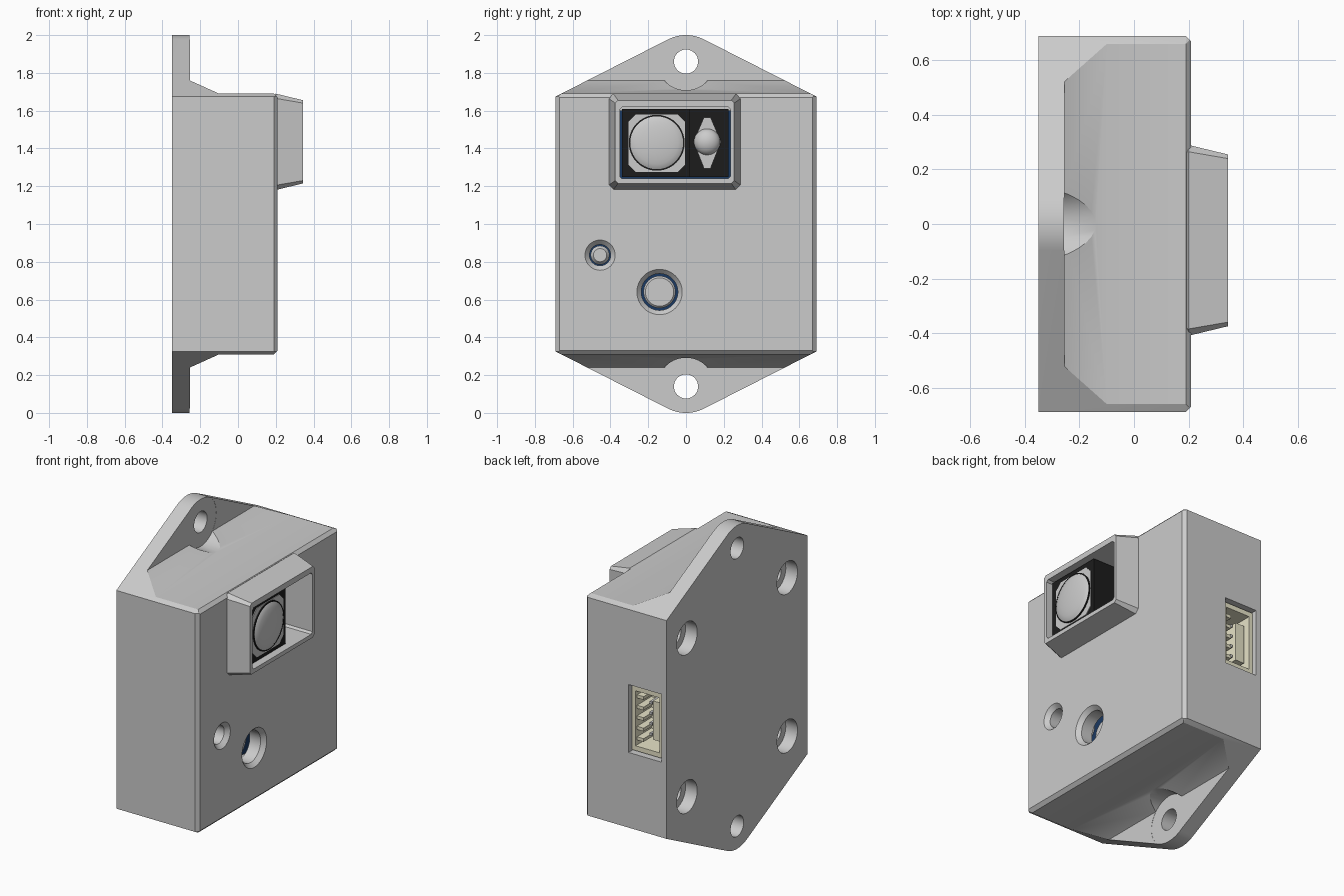
import bpy, bmesh, math

if "Cube" in bpy.data.objects:
    bpy.data.objects.remove(bpy.data.objects["Cube"])


def material(name, color):
    m = bpy.data.materials.new(name)
    m.diffuse_color = (*color, 1)
    m.use_nodes = True
    m.node_tree.nodes["Principled BSDF"].inputs["Base Color"].default_value = m.diffuse_color
    return m


BLACK = material("black_plastic", (0.012, 0.012, 0.012))
NAVY = material("navy_board", (0.01, 0.04, 0.12))
CREAM = material("cream_plastic", (0.8, 0.77, 0.58))


def loft(name, rings, mat=None, axis="x"):
    """Solid through rings of (position, outline) stacked along an axis."""
    bm = bmesh.new()
    place = (lambda d, a, b: (d, a, b)) if axis == "x" else (lambda d, a, b: (a, d, b))
    loops = [[bm.verts.new(place(d, a, b)) for a, b in pts] for d, pts in rings]
    n = len(loops[0])
    for lo, hi in zip(loops, loops[1:]):
        for i in range(n):
            bm.faces.new((lo[i], lo[(i + 1) % n], hi[(i + 1) % n], hi[i]))
    bm.faces.new(loops[0])
    bm.faces.new(loops[-1])
    bmesh.ops.recalc_face_normals(bm, faces=bm.faces)
    me = bpy.data.meshes.new(name)
    bm.to_mesh(me)
    bm.free()
    ob = bpy.data.objects.new(name, me)
    bpy.context.collection.objects.link(ob)
    if mat:
        me.materials.append(mat)
    return ob


def rect(a0, a1, b0, b1, c=0.0):
    """Rectangle outline, with corners cut by c if given."""
    if not c:
        return [(a0, b0), (a1, b0), (a1, b1), (a0, b1)]
    return [(a0 + c, b0), (a1 - c, b0), (a1, b0 + c), (a1, b1 - c),
            (a1 - c, b1), (a0 + c, b1), (a0, b1 - c), (a0, b0 + c)]


def circle(y, z, r, n=40):
    return [(y + r * math.cos(2 * math.pi * i / n), z + r * math.sin(2 * math.pi * i / n))
            for i in range(n)]


def box(name, x0, x1, y0, y1, z0, z1, mat=None):
    return loft(name, [(x0, rect(y0, y1, z0, z1)), (x1, rect(y0, y1, z0, z1))], mat)


def rod(name, y, z, steps, mat=None):
    return loft(name, [(x, circle(y, z, r)) for x, r in steps], mat)


def boolean(target, tool, op="DIFFERENCE"):
    tool.hide_render = True
    mod = target.modifiers.new("bool", "BOOLEAN")
    mod.object, mod.operation, mod.solver = tool, op, "EXACT"
    bpy.context.view_layer.objects.active = target
    bpy.ops.object.modifier_apply(modifier=mod.name)
    bpy.data.objects.remove(tool)


# Case outline: straight sides with a rounded peak at top and bottom
R, SLOPE = 0.21, math.atan(0.51)
arc = [(R * math.sin(t), 2 - R + R * math.cos(t))
       for t in [SLOPE * (1 - i / 6) for i in range(13)]]
top = [(0.69, 1.675)] + arc + [(-0.69, 1.675)]
outline = top + [(y, 2 - z) for y, z in reversed(top)]
narrow = [(y * 0.67 / 0.69, z) for y, z in outline]
case = loft("case", [(-0.35, outline), (0.19, outline), (0.21, narrow)])

# Mounting ears: ramped step, screw head clearance and hole, top and bottom
step = [(-0.255, 2.2), (-0.255, 1.76), (-0.1, 1.69), (0.19, 1.69), (0.25, 1.63), (0.25, 2.2)]
for s in (1, -1):
    prof = [(x, 1 + s * (z - 1)) for x, z in step]
    boolean(case, loft("step_cutter", [(-1, prof), (1, prof)], axis="y"))
    boolean(case, rod("clearance_cutter", 0, 1 + s * 0.86, [(-0.256, 0.152), (0.05, 0.152)]))
    boolean(case, rod("ear_hole_cutter", 0, 1 + s * 0.86, [(-0.5, 0.064), (0, 0.064)]))

# Sensor hood on the front
hood = loft("hood", [(0.15, rect(-0.39, 0.27, 1.2, 1.66, 0.02)),
                     (0.2, rect(-0.41, 0.29, 1.18, 1.69, 0.025)),
                     (0.345, rect(-0.375, 0.255, 1.215, 1.655, 0.015))])
boolean(case, hood, "UNION")

# Inner cavity, sensor window, front holes, socket pocket
boolean(case, box("cavity_cutter", -0.1, 0.11, -0.62, 0.4, 0.42, 1.62))
win = rect(-0.35, 0.235, 1.24, 1.62, 0.012)
boolean(case, loft("window_cutter", [(0.05, win), (0.4, win)]))
boolean(case, rod("button_cutter", -0.14, 0.64,
                  [(0.05, 0.097), (0.185, 0.097), (0.21, 0.12), (0.23, 0.138)]))
boolean(case, rod("light_cutter", -0.455, 0.835,
                  [(0.05, 0.056), (0.185, 0.056), (0.21, 0.08), (0.23, 0.099)]))
boolean(case, box("socket_cutter", -0.315, -0.09, 0.45, 0.8, 0.79, 1.21))

# Counterbored screw holes in the back
for y in (-0.49, 0.49):
    for z in (0.51, 1.49):
        boolean(case, rod("screw_cutter", y, z, [(-0.45, 0.1), (-0.27, 0.1)]))
        boolean(case, rod("screw_cutter", y, z, [(-0.3, 0.055), (-0.14, 0.055)]))

# Circuit board, button and indicator behind the front holes
box("circuit_board", -0.09, -0.05, -0.61, 0.39, 0.43, 1.6, NAVY)
rod("button", -0.14, 0.64, [(-0.05, 0.085), (0.09, 0.085), (0.1, 0.075)])
rod("indicator", -0.455, 0.835, [(-0.05, 0.05), (0.11, 0.05), (0.13, 0.035)])

# Sensor: raised receiver block on the left, deep emitter bay on the right
box("receiver_block", -0.05, 0.31, -0.34, 0.02, 1.25, 1.61, BLACK)
box("emitter_base", -0.05, 0.16, 0.02, 0.225, 1.25, 1.61, BLACK)
plate = rect(-0.305, -0.005, 1.275, 1.58, 0.04)
loft("receiver_plate", [(0.3, plate), (0.314, plate)])
diamond = [(0.095, 1.295), (0.13, 1.295), (0.185, 1.435),
           (0.13, 1.565), (0.095, 1.565), (0.04, 1.435)]
loft("emitter_plate", [(0.15, diamond), (0.17, diamond)])


def dome(name, y, z, r, x0, h):
    steps = [(x0 + h * math.sin(t), r * math.cos(t))
             for t in [math.radians(a) for a in (0, 12, 25, 38, 52, 66, 78, 86)]]
    rod(name, y, z, steps)


rod("receiver_ring", -0.155, 1.43, [(0.3, 0.148), (0.32, 0.148)], BLACK)
dome("receiver_lens", -0.155, 1.43, 0.143, 0.315, 0.028)
dome("emitter_lens", 0.112, 1.435, 0.07, 0.165, 0.05)

# Side socket: open shell, ribs on one wall, tongue and contacts inside
socket = box("socket_shell", -0.31, -0.095, 0.46, 0.665, 0.8, 1.2, CREAM)
boolean(socket, box("shell_cutter", -0.285, -0.12, 0.51, 0.8, 0.83, 1.17))
box("socket_tongue", -0.275, -0.215, 0.5, 0.63, 0.88, 1.12, CREAM)
for i in range(5):
    z = 0.87 + 0.065 * i
    box("socket_rib", -0.165, -0.11, 0.5, 0.65, z - 0.01, z + 0.01, CREAM)
for i in range(4):
    z = 0.9025 + 0.065 * i
    box("socket_contact", -0.2, -0.185, 0.5, 0.62, z - 0.008, z + 0.008)

# Smooth the round surfaces, keep edges sharp
bpy.ops.object.select_all(action="SELECT")
bpy.context.view_layer.objects.active = case
bpy.ops.object.shade_smooth_by_angle(angle=math.radians(25))
